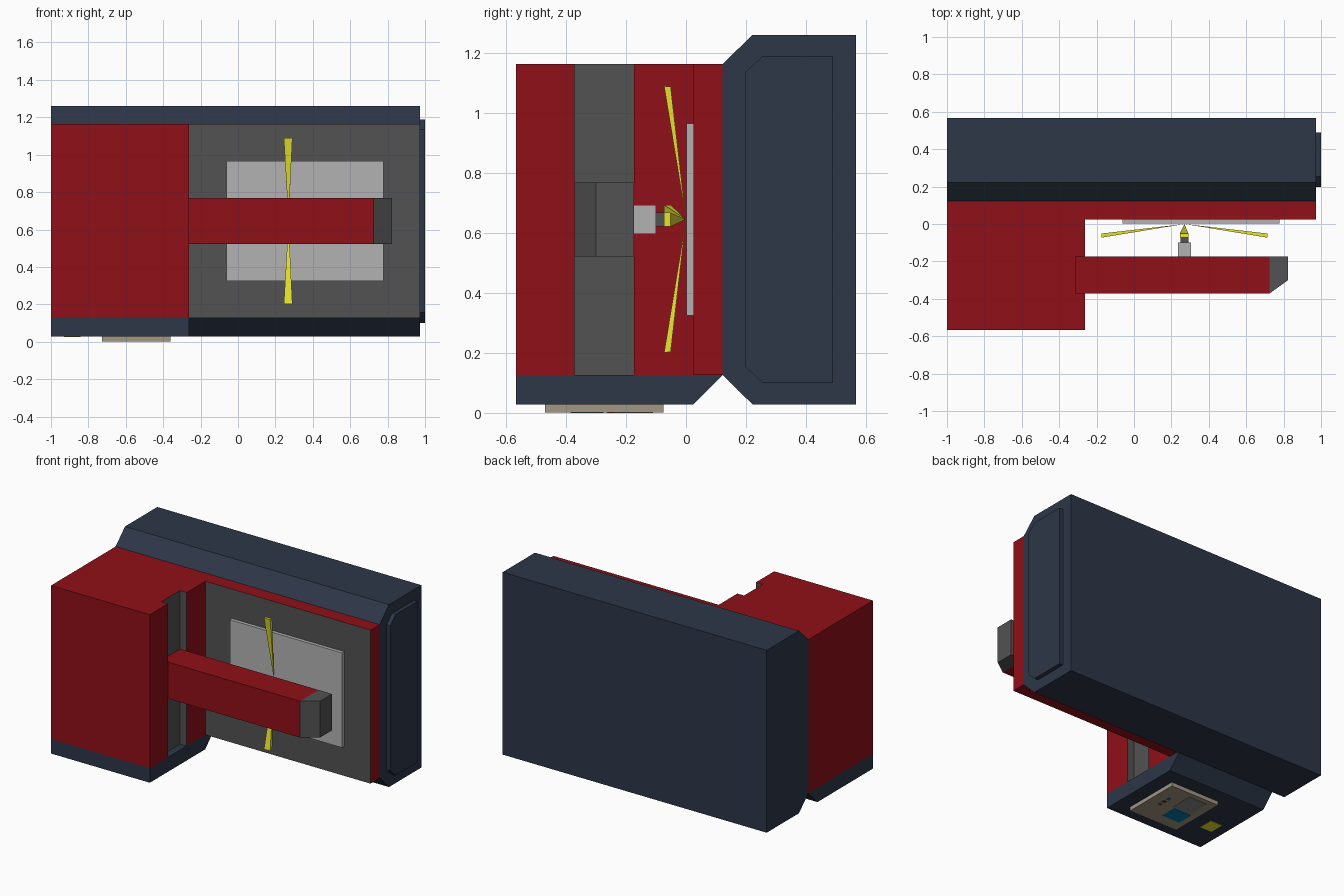
import bpy, bmesh
from mathutils import Vector

if "Cube" in bpy.data.objects:
    bpy.data.objects.remove(bpy.data.objects["Cube"])


def material(name, rgb):
    m = bpy.data.materials.new(name)
    m.diffuse_color = (*rgb, 1)
    m.use_nodes = True
    m.node_tree.nodes["Principled BSDF"].inputs["Base Color"].default_value = m.diffuse_color
    return m


RED = material("red_paint", (0.28, 0.005, 0.009))
NAVY = material("navy_paint", (0.026, 0.038, 0.064))
DARK = material("dark_grey", (0.085, 0.085, 0.085))
LIGHT = material("light_grey", (0.45, 0.45, 0.45))
YELLOW = material("yellow", (0.8, 0.77, 0.03))
BEIGE = material("beige", (0.36, 0.31, 0.23))
BLUE = material("blue", (0.0, 0.2, 0.42))
SCREEN = material("screen_grey", (0.25, 0.25, 0.25))


def finish(name, bm, *mats):
    bmesh.ops.recalc_face_normals(bm, faces=bm.faces)
    me = bpy.data.meshes.new(name)
    bm.to_mesh(me)
    bm.free()
    for m in mats:
        me.materials.append(m)
    ob = bpy.data.objects.new(name, me)
    bpy.context.collection.objects.link(ob)
    return ob


def prism(name, profile, axis, lo, hi, mat, accent=None, accent_sides=()):
    """Extrude a profile along x (profile is y,z) or z (profile is x,y)."""
    place = (lambda p, t: (t, *p)) if axis == 'x' else (lambda p, t: (*p, t))
    bm = bmesh.new()
    a = [bm.verts.new(place(p, lo)) for p in profile]
    b = [bm.verts.new(place(p, hi)) for p in profile]
    bm.faces.new(a)
    bm.faces.new(b)
    n = len(profile)
    for i in range(n):
        j = (i + 1) % n
        f = bm.faces.new((a[i], a[j], b[j], b[i]))
        f.material_index = int(i in accent_sides)
    return finish(name, bm, *([mat, accent] if accent else [mat]))


def box(name, x, y, z, mat):
    return prism(name, [(x[0], y[0]), (x[1], y[0]), (x[1], y[1]), (x[0], y[1])], 'z', *z, mat)


def ray(name, apex, centre, u, v):
    """Thin four-sided pyramid from the apex to a rectangle."""
    bm = bmesh.new()
    c, u, v = Vector(centre), Vector(u), Vector(v)
    tip = bm.verts.new(apex)
    base = [bm.verts.new(c + s * u + t * v) for s, t in ((-1, -1), (1, -1), (1, 1), (-1, 1))]
    bm.faces.new(base)
    for i in range(4):
        bm.faces.new((tip, base[i], base[(i + 1) % 4]))
    return finish(name, bm, YELLOW)


# Rear housing with chamfered front edges, and its end cover
prism("rear_housing", [(0.122, 1.163), (0.222, 1.26), (0.567, 1.26), (0.567, 0.028),
                       (0.222, 0.028), (0.122, 0.126)], 'x', -1, 0.973, NAVY)
prism("end_cover", [(0.197, 1.135), (0.255, 1.188), (0.49, 1.188), (0.49, 0.10),
                    (0.255, 0.10), (0.197, 0.155)], 'x', 0.973, 1.0, NAVY)

# L-shaped red body with grey guide groove and grey back panel
prism("main_body", [(-1, -0.567), (-0.262, -0.567), (-0.262, -0.372), (-0.312, -0.372),
                    (-0.312, -0.174), (-0.262, -0.174), (-0.262, 0.025), (0.973, 0.025),
                    (0.973, 0.122), (-1, 0.122)], 'z', 0.126, 1.163, RED, DARK, (2, 3, 4, 6))

# Navy base under the column
prism("column_base", [(-0.567, 0.126), (-0.567, 0.028), (0.025, 0.028), (0.122, 0.126)],
      'x', -1, -0.262, NAVY)

# Target plate
box("target_plate", (-0.062, 0.777), (0.002, 0.025), (0.325, 0.965), LIGHT)

# Sliding arm with its tapered tip
box("arm", (-0.312, 0.724), (-0.372, -0.174), (0.522, 0.768), RED)
prism("arm_tip", [(0.724, -0.372), (0.824, -0.30), (0.824, -0.174), (0.724, -0.174)],
      'z', 0.522, 0.768, DARK)

# Emitter head
box("emitter_block", (0.234, 0.305), (-0.174, -0.10), (0.597, 0.692), LIGHT)
box("emitter_neck", (0.248, 0.292), (-0.10, -0.07), (0.622, 0.667), DARK)

# Four rays spreading from one point on the plate
apex = (0.27, 0.0, 0.645)
for label, s in (("positive", 1), ("negative", -1)):
    ray(f"vertical_ray_{label}", apex, (0.268, -0.062, 0.645 + s * 0.443),
        (0.023, 0, 0), (0, 0.011, -s * 0.001))
    ray(f"horizontal_ray_{label}", apex, (0.27 + s * 0.444, -0.062, 0.657 - s * 0.013),
        (0, 0.011, 0), (0, 0, 0.023))

# Foot pad with control details underneath
box("foot_pad", (-0.727, -0.362), (-0.47, -0.075), (0.002, 0.028), BEIGE)
box("pad_screen", (-0.665, -0.53), (-0.265, -0.11), (0, 0.004), SCREEN)
box("pad_keypad", (-0.68, -0.55), (-0.385, -0.275), (0, 0.004), BLUE)
for i, m in enumerate((DARK, RED, BLUE)):
    y = -0.29 + 0.04 * i
    box(f"pad_button_{i + 1}", (-0.46, -0.437), (y - 0.01, y + 0.01), (0, 0.004), m)
box("base_label", (-0.93, -0.842), (-0.38, -0.28), (0.026, 0.03), YELLOW)
